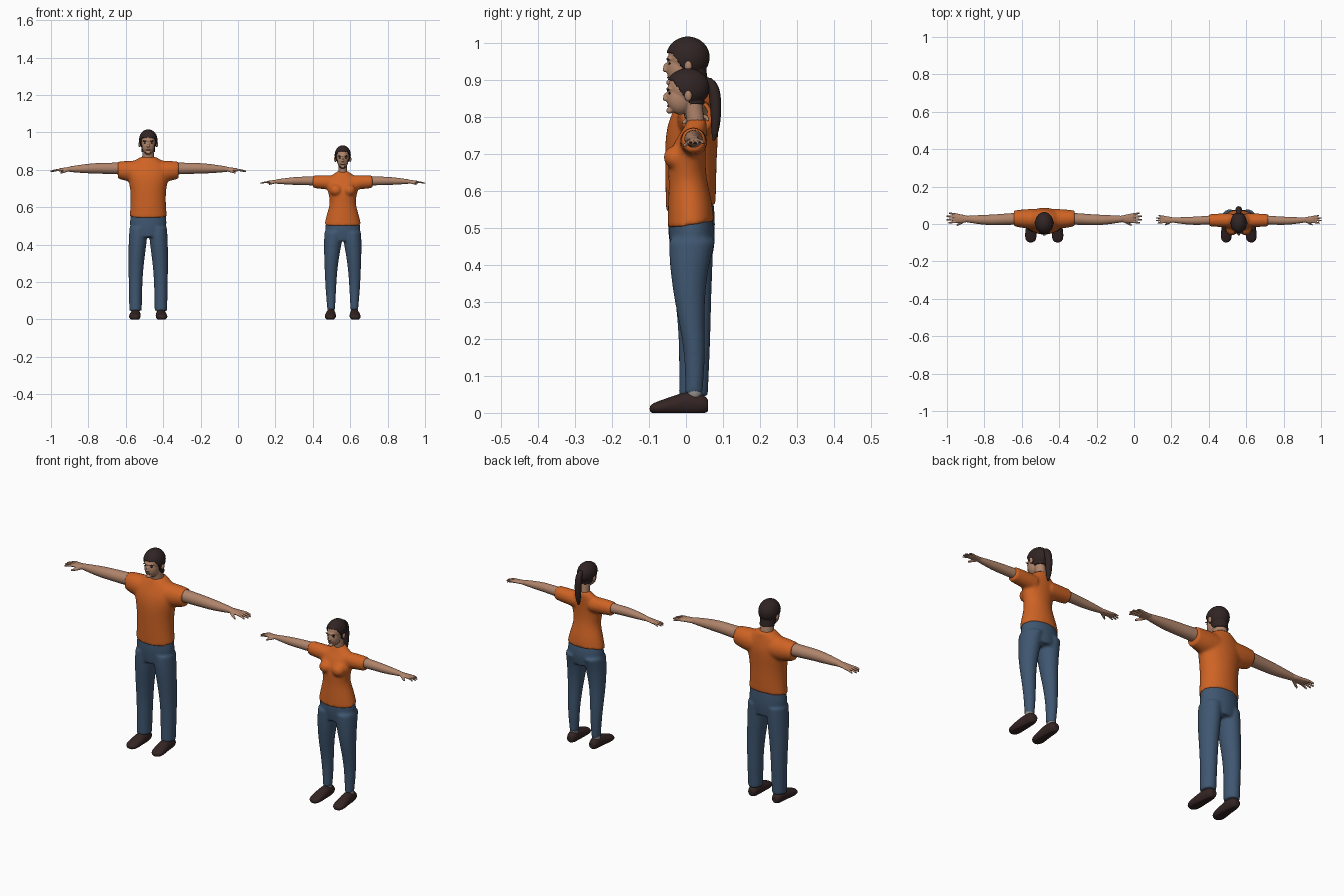
import bpy, bmesh
from math import sin, cos, pi
from mathutils import Matrix, Vector

cube = bpy.data.objects.get("Cube")
if cube:
    bpy.data.objects.remove(cube)


def material(name, r, g, b):
    m = bpy.data.materials.new(name)
    m.use_nodes = True
    m.diffuse_color = (r, g, b, 1)
    bsdf = next(n for n in m.node_tree.nodes if n.type == 'BSDF_PRINCIPLED')
    bsdf.inputs["Base Color"].default_value = (r, g, b, 1)
    bsdf.inputs["Roughness"].default_value = 0.8
    return m


ORANGE = material("orange cotton", .62, .125, .018)
DENIM = material("blue denim", .05, .095, .165)
SKIN = material("skin", .43, .23, .145)
HAIR = material("dark brown hair", .03, .018, .017)
LEATHER = material("brown leather", .034, .018, .017)
SOCK = material("grey sock", .3, .28, .27)
LIPS = material("lips", .27, .1, .075)
EYE = material("dark eye", .015, .01, .01)
SIDES = ((1, "left"), (-1, "right"))


def loft(bm, rings, axis='z', side=1, n=16):
    """Closed tube through elliptical rings (along, centre a, centre b, radius a, radius b)."""
    crease = bm.edges.layers.float.get("crease_edge") or bm.edges.layers.float.new("crease_edge")
    loops = []
    for t, a, b, ra, rb in rings:
        loop = []
        for k in range(n):
            u, v = a + ra * cos(2 * pi * k / n), b + rb * sin(2 * pi * k / n)
            x, y, z = {'x': (t, u, v), 'y': (u, t, v), 'z': (u, v, t)}[axis]
            loop.append(bm.verts.new((x * side, y, z)))
        loops.append(loop)
    for lo, hi in zip(loops, loops[1:]):
        for k in range(n):
            j = (k + 1) % n
            bm.faces.new((lo[k], lo[j], hi[j], hi[k]))
    for end in (loops[0], loops[-1]):
        for e in bm.faces.new(end).edges:
            e[crease] = 1


def blob(bm, centre, radii):
    mat = Matrix.Translation(centre) @ Matrix.Diagonal((*radii, 1))
    bmesh.ops.create_icosphere(bm, subdivisions=3, radius=1, matrix=mat)


def finish(name, bm, mat, x, voxel=0, smooth=2):
    """Make the object, fuse overlapping volumes into one skin and smooth it."""
    bmesh.ops.recalc_face_normals(bm, faces=bm.faces)
    mesh = bpy.data.meshes.new(name)
    bm.to_mesh(mesh)
    bm.free()
    ob = bpy.data.objects.new(name, mesh)
    bpy.context.collection.objects.link(ob)
    if voxel:
        ob.modifiers.new("round", 'SUBSURF').levels = 2
        fuse = ob.modifiers.new("fuse", 'REMESH')
        fuse.mode, fuse.voxel_size = 'VOXEL', voxel
        soft = ob.modifiers.new("soften", 'SMOOTH')
        soft.factor, soft.iterations = .5, smooth
        graph = bpy.context.evaluated_depsgraph_get()
        ob.data = bpy.data.meshes.new_from_object(ob.evaluated_get(graph))
        ob.modifiers.clear()
    for v in ob.data.vertices:
        v.co.z = max(v.co.z, 0)
    ob.data.materials.clear()
    ob.data.materials.append(mat)
    ob.data.shade_smooth()
    ob.location.x = x
    return ob


def arms(who, x, z, length, thick):
    for side, label in SIDES:
        bm = bmesh.new()
        loft(bm, [(.1, .03, .004, .034, .034), (.2, .026, .004, .031, .031),
                  (.27, .022, .005, .029, .029), (.33, .022, .003, .027, .026),
                  (.42, .027, 0, .017, .015)], 'x', side)
        loft(bm, [(.405, .027, 0, .016, .013), (.435, .028, -.001, .023, .012),
                  (.475, .031, -.004, .026, .009)], 'x', side)
        # fingers fan out from the palm, thumb points forward and down
        for i, tip in enumerate((.513, .523, .523, .51)):
            f = i - 1.5
            loft(bm, [(.46, .031 + f * .012, -.003, .007, .007),
                      (.49, .032 + f * .015, -.004, .0065, .0065),
                      (tip, .032 + f * .018, -.012, .005, .005)], 'x', side, 8)
        loft(bm, [(.425, .018, -.004, .009, .009), (.445, .004, -.012, .008, .008),
                  (.468, -.006, -.019, .006, .006)], 'x', side, 8)
        for v in bm.verts:
            v.co = (v.co.x * length, v.co.y * thick, v.co.z * thick + z)
        finish(f"{who}_{label}_arm", bm, SKIN, x, .0032, 1)


def shirt(who, x, torso, sleeve, bust=False):
    bm = bmesh.new()
    loft(bm, [(z, 0, y, rx, ry) for z, y, rx, ry in torso])
    for side, _ in SIDES:
        loft(bm, sleeve, 'x', side)
        if bust:
            blob(bm, (side * .036, -.028, .69), (.034, .033, .032))
    # the hem sits a little higher at the back
    low = torso[0][0]
    for v in bm.verts:
        if v.co.z < low + .001:
            v.co.z += .15 * v.co.y
    finish(f"{who}_shirt", bm, ORANGE, x, .007, 4)


def jeans(who, x, hips, leg):
    bm = bmesh.new()
    loft(bm, [(z, 0, y, rx, ry) for z, y, rx, ry in hips])
    for side, _ in SIDES:
        loft(bm, leg, 'z', side)
    finish(f"{who}_jeans", bm, DENIM, x, .007, 3)


def shoes(who, x, offset, width):
    for side, label in SIDES:
        bm = bmesh.new()
        rings = [(.06, 0, .02, .016, .016), (.045, 0, .024, .026, .03), (.005, 0, .026, .027, .034),
                 (-.03, .002, .021, .031, .027), (-.07, .004, .014, .033, .02), (-.09, .004, .012, .026, .014),
                 (-.098, .004, .011, .012, .008)]
        loft(bm, [(y, offset + a, z, rx * width, rz) for y, a, z, rx, rz in rings], 'y', side)
        finish(f"{who}_{label}_shoe", bm, LEATHER, x, .0045, 1)
        bm = bmesh.new()
        loft(bm, [(.03, offset, .022, .021, .023), (.08, offset, .022, .017, .019)], 'z', side)
        finish(f"{who}_{label}_sock", bm, SOCK, x)


def head(who, x, top, w, h, neck, line, drop):
    # skull, jaw, nose, brow and neck fused together
    bm = bmesh.new()
    for y, z, rx, ry, rz in ((.005, .056, .044, .054, .051), (-.016, .088, .035, .037, .048),
                             (-.052, .083, .007, .01, .013), (-.056, .09, .009, .008, .006),
                             (-.042, .06, .026, .012, .006), (-.044, .124, .014, .01, .009)):
        blob(bm, (0, y, top - z * h), (rx * w, ry, rz * h))
    loft(bm, neck)
    skull = finish(f"{who}_head", bm, SKIN, x, .0032)

    # hair is a thick shell lifted off the skull behind the hairline
    def hairy(c):
        fall = min(max((c.y + .033) * 1.5, 0), drop)
        return c.z > top - (line + fall) * h

    bm = bmesh.new()
    bm.from_mesh(skull.data)
    bald = [f for f in bm.faces if not hairy(f.calc_center_median())]
    bmesh.ops.delete(bm, geom=bald, context='FACES')
    bm.normal_update()
    for v in bm.verts:
        v.co += v.normal * .006
    hair = finish(f"{who}_hair", bm, HAIR, x)
    shell = hair.modifiers.new("thickness", 'SOLIDIFY')
    shell.thickness, shell.offset = .009, -1

    for side, label in SIDES:
        bm = bmesh.new()
        blob(bm, (side * .046 * w, .006, top - .08 * h), (.007, .01, .015))
        finish(f"{who}_{label}_ear", bm, SKIN, x)

    # thin facial details laid on the surface
    bpy.context.view_layer.update()

    def plate(name, px, drop_z, rx, rz, mat):
        z = top - drop_z * h
        hit, spot, _, _ = skull.ray_cast(Vector((px, -1, z)), Vector((0, 1, 0)))
        if hit:
            bm = bmesh.new()
            blob(bm, spot, (rx, .003, rz))
            finish(f"{who}_{name}", bm, mat, x)

    for side, label in SIDES:
        plate(label + "_eye", side * .018 * w, .073, .006, .003, EYE)
        plate(label + "_eyebrow", side * .019 * w, .062, .01, .0025, HAIR)
    plate("mouth", 0, .11, .012, .003, LIPS)


# man
X = -.48
shirt("man", X, [(.55, .013, .102, .068), (.6, .013, .097, .07), (.68, .013, .095, .071),
                 (.74, .015, .107, .073), (.79, .02, .118, .069), (.835, .026, .1, .052),
                 (.868, .03, .042, .04)],
      [(.05, .027, .79, .055, .06), (.11, .028, .793, .052, .057), (.162, .03, .798, .043, .046)])
jeans("man", X, [(.44, .015, .08, .058), (.5, .015, .105, .067), (.57, .014, .094, .062)],
      [(.045, .068, .02, .034, .04), (.2, .068, .024, .037, .043), (.3, .065, .02, .042, .049),
       (.42, .056, .014, .05, .06), (.49, .051, .015, .05, .06)])
arms("man", X, .803, 1, 1)
shoes("man", X, .068, 1)
head("man", X, 1.016, 1, 1, [(.83, 0, .03, .036, .036), (.88, 0, .022, .032, .034),
                             (.94, 0, .014, .03, .034)], .046, .075)

# woman
X = .56
shirt("woman", X, [(.505, .013, .1, .064), (.56, .012, .088, .062), (.62, .006, .068, .053),
                   (.66, .002, .075, .052), (.7, .004, .086, .05), (.735, .012, .09, .043),
                   (.765, .024, .07, .033), (.792, .03, .028, .026)],
      [(.04, .02, .73, .038, .04), (.11, .02, .734, .037, .038), (.16, .02, .736, .033, .034)], True)
jeans("woman", X, [(.42, .017, .08, .055), (.475, .017, .101, .066), (.53, .013, .088, .057)],
      [(.05, .062, .021, .021, .024), (.12, .063, .024, .026, .027), (.2, .064, .021, .031, .031),
       (.3, .062, .009, .037, .041), (.4, .054, .008, .048, .054), (.465, .048, .017, .051, .064)])
arms("woman", X, .737, .846, .78)
shoes("woman", X, .063, .95)
head("woman", X, .93, .86, .92, [(.76, 0, .03, .026, .025), (.81, 0, .023, .023, .024),
                                 (.86, 0, .014, .024, .028)], .036, .07)
tail = bmesh.new()
loft(tail, [(.905, 0, .055, .01, .012), (.89, 0, .072, .016, .016), (.85, 0, .08, .018, .017),
            (.79, 0, .081, .016, .014), (.755, 0, .078, .011, .01), (.735, 0, .075, .004, .004)])
finish("woman_ponytail", tail, HAIR, X, .004)
